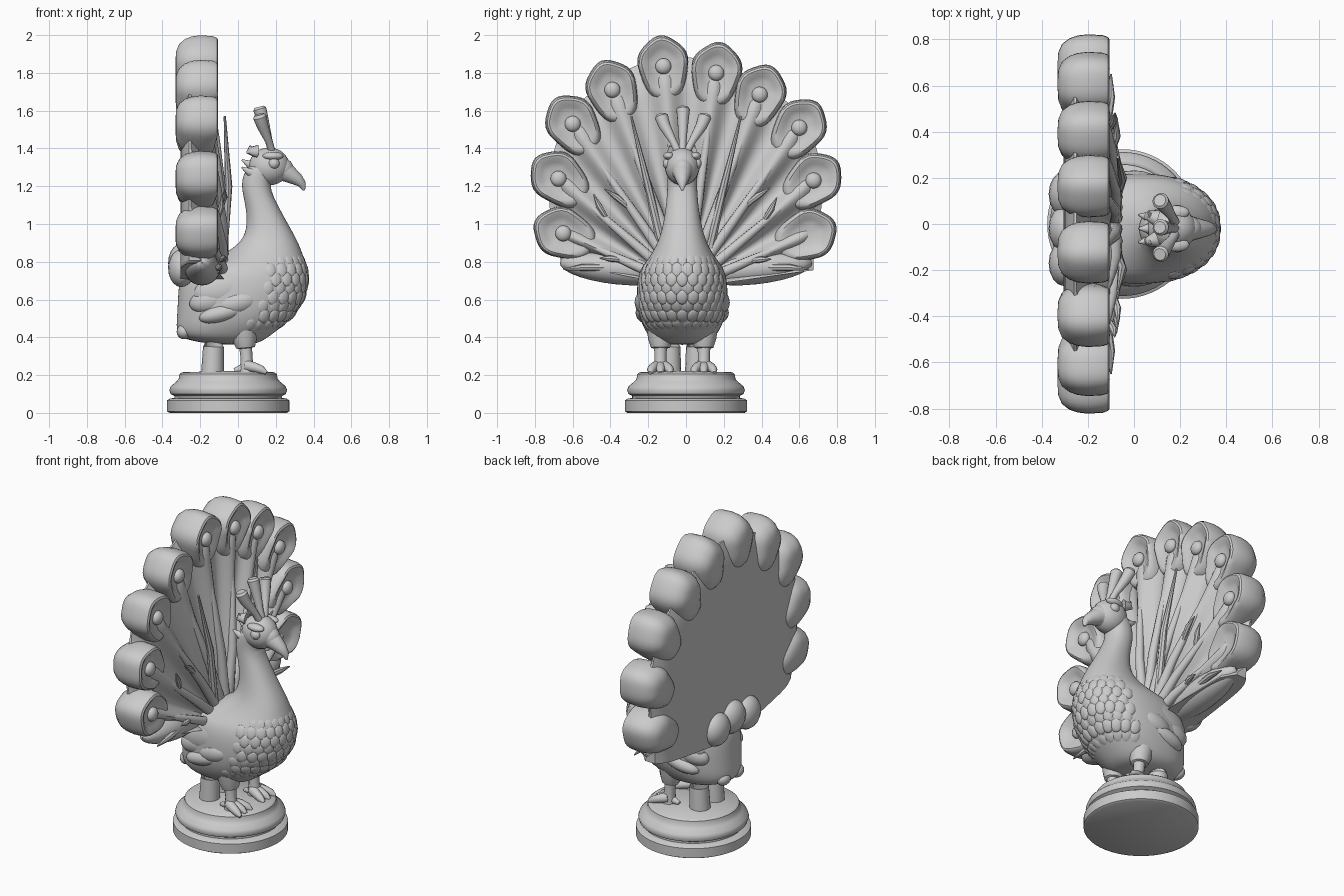
import bpy, bmesh, random
from math import sin, cos, pi, atan2, hypot
from mathutils import Vector, Matrix, Quaternion

if "Cube" in bpy.data.objects:
    bpy.data.objects.remove(bpy.data.objects["Cube"])

random.seed(4)
TAU = 2 * pi
YC = -0.02   # the bird stands slightly off the middle
ID = Quaternion()


def finish(name, bm, subsurf=0):
    bmesh.ops.recalc_face_normals(bm, faces=bm.faces[:])
    me = bpy.data.meshes.new(name)
    bm.to_mesh(me)
    bm.free()
    ob = bpy.data.objects.new(name, me)
    bpy.context.collection.objects.link(ob)
    if subsurf:
        m = ob.modifiers.new("smooth", 'SUBSURF')
        m.levels = m.render_levels = subsurf
    return ob


def add_loft(bm, rings):
    vs = [[bm.verts.new(p) for p in r] for r in rings]
    n = len(vs[0])
    for a, b in zip(vs, vs[1:]):
        for i in range(n):
            bm.faces.new((a[i], a[(i + 1) % n], b[(i + 1) % n], b[i]))
    bm.faces.new(vs[0])
    bm.faces.new(vs[-1])


def loft(name, rings, subsurf=0):
    bm = bmesh.new()
    add_loft(bm, rings)
    return finish(name, bm, subsurf)


def tube_rings(pts, radii, seg=10):
    pts = [Vector(p) for p in pts]
    rings = []
    for i, p in enumerate(pts):
        d = (pts[min(i + 1, len(pts) - 1)] - pts[max(i - 1, 0)]).normalized()
        q = d.to_track_quat('Z', 'Y')
        rings.append([p + q @ Vector((cos(k * TAU / seg), sin(k * TAU / seg), 0)) * radii[i]
                      for k in range(seg)])
    return rings


def tubes(name, items, seg=10):
    bm = bmesh.new()
    for pts, radii in items:
        add_loft(bm, tube_rings(pts, radii, seg))
    return finish(name, bm)


def balls(name, items, seg=16):
    bm = bmesh.new()
    for loc, scale, quat in items:
        m = Matrix.LocRotScale(Vector(loc), quat, Vector(scale))
        bmesh.ops.create_uvsphere(bm, u_segments=seg, v_segments=seg // 2 + 2, radius=1, matrix=m)
    return finish(name, bm)


# round plinth
prof = [(.31, 0), (.324, .008), (.324, .066), (.31, .075), (.285, .08), (.285, .09), (.305, .1),
        (.312, .12), (.305, .14), (.275, .165), (.262, .18), (.258, .205), (.245, .215), (.02, .222)]
loft("plinth", [[(-.052 + r * cos(k * TAU / 64), r * sin(k * TAU / 64), z) for k in range(64)]
                for r, z in prof])

# body and neck: stacked oval sections (z, back x, front x, half width)
SEC = [(.36, -.1, .08, .09), (.385, -.29, .14, .16), (.43, -.33, .2, .195), (.5, -.325, .29, .228),
       (.6, -.32, .355, .243), (.7, -.315, .377, .24), (.77, -.28, .37, .22), (.815, -.12, .352, .18),
       (.9, .025, .322, .128), (1.0, .05, .265, .1), (1.1, .04, .21, .085), (1.2, .015, .162, .078),
       (1.27, .03, .19, .08), (1.33, .07, .2, .075)]


def body_point(z, a):
    for s, t in zip(SEC, SEC[1:]):
        if s[0] <= z <= t[0]:
            f = (z - s[0]) / (t[0] - s[0])
            x0, x1, w = [s[i] + (t[i] - s[i]) * f for i in (1, 2, 3)]
            sq = lambda v: abs(v) ** .9 * (1 if v > 0 else -1)
            return Vector(((x0 + x1) / 2 + (x1 - x0) / 2 * sq(cos(a)), YC + w * sq(sin(a)), z))


loft("body", [[body_point(s[0], k * TAU / 28) for k in range(28)] for s in SEC], 2)

# low overlapping feathers on the breast
scales = []
for row in range(8):
    z = .46 + row * .05
    count = 11
    for k in range(count):
        a = -1.2 + 2.4 * (k + .5 * (row % 2)) / count
        p = body_point(z, a)
        du = body_point(z, a + .05) - body_point(z, a - .05)
        dv = body_point(z + .02, a) - body_point(z - .02, a)
        nrm = du.cross(dv).normalized()
        scales.append((p - nrm * .012, (.014, .034, .042), nrm.to_track_quat('X', 'Z')))
balls("breast_feathers", scales, 10)

# folded wings: broad overlapping plates lying along the flanks
wing = []
for s in (-1, 1):
    for x, y, z, a, c in ((-.05, .175, .66, .19, .1), (-.13, .165, .6, .13, .07),
                          (.0, .19, .585, .12, .065), (-.08, .185, .53, .13, .05)):
        wing.append(((x, YC + s * y, z), (a, .062, c), Quaternion((0, 1, 0), -.25)))
balls("wings", wing, 20)

# rear covert feathers behind the fan and the ragged rump edge
rear = [((-.3, y, .8 - abs(y) * .2), (.07, .1, .1), ID) for y in (-.17, -.02, .13)]
rear += [((-.285, YC + y, .43), (.04, .05, .04), ID) for y in (-.07, .06)]
balls("rear_coverts", rear)

# head, brow and eyes
head = [((.165, YC, 1.305), (.108, .092, .1), ID), ((.22, YC, 1.29), (.075, .06, .065), ID)]
for s in (-1, 1):
    head += [((.19, YC + s * .078, 1.32), (.03, .025, .028), ID),
             ((.185, YC + s * .07, 1.36), (.055, .03, .022), ID)]
balls("head", head, 24)
tubes("beak", [([(.22, YC, 1.29), (.27, YC, 1.265), (.315, YC, 1.235), (.34, YC, 1.21), (.35, YC, 1.178)],
                [.06, .048, .034, .022, .006])], 14)

# crest plumes and nape tufts
tubes("crest", [([(.18, YC + y * .2, 1.38), (.163, YC + y * .45, 1.44), (.13, YC + y * .85, h - .06),
                  (.115, YC + y, h - .012), (.112, YC + y * 1.02, h)],
                 [.02, .02, .031, .036, .026]) for y, h in ((-.11, 1.58), (.005, 1.62), (.12, 1.58))], 14)
tufts = [([(.1, YC + y, z), (.06, YC + y * 1.3, z + .005), (x, YC + y * 1.5, z + .03)], [.035, .022, .004])
         for x, y, z in ((.065, -.045, 1.385), (.065, .045, 1.385), (.02, 0, 1.31), (.02, -.04, 1.27), (.02, .04, 1.27))]
tubes("nape_tufts", tufts)

# legs with toes, and the props behind them
legs = []
for s in (-1, 1):
    y = YC + s * .115
    legs += [([(.03, y, .46), (.035, y, .39), (.04, y, .345), (.04, y, .335)], [.075, .065, .05, .03]),
             ([(.04, y, .36), (.045, y, .29), (.05, y, .215)], [.035, .031, .042])]
    for d in (-.05, 0, .05):
        legs.append(([(.045, y + d * .3, .25), (.09, y + d * .75, .24), (.125, y + d, .228), (.15, y + d * 1.1, .212)],
                     [.03, .026, .022, .01]))
    legs.append(([(.04, y, .24), (-.02, y, .225)], [.028, .012]))
tubes("legs", legs, 12)
tubes("rear_props", [([(-.13, y, .45), (-.13, y, .35), (-.135, y, .215)], [.065, .055, .06])
                     for y in (-.085, .055)], 16)

# tail fan: eye centres in (y, z), seen from the bird's front
ROOT = Vector((0, .66))
EYES = [(.64, .94), (.675, 1.23), (.6, 1.51), (.39, 1.685), (.16, 1.8), (-.12, 1.835),
        (-.39, 1.71), (-.6, 1.53), (-.675, 1.24), (-.65, .95)]
OUT = [(.6, .745)] + EYES + [(-.59, .78)]
polar = lambda p: (atan2(p[1] - ROOT.y, p[0] - ROOT.x), hypot(p[0] - ROOT.x, p[1] - ROOT.y))
PO = [polar(p) for p in OUT]
N, NR = 14, 18
spokes = []       # (angle, radius, ridge 0..1), ridge is 1 on each feather line
for (a0, r0), (a1, r1) in zip(PO, PO[1:]):
    for k in range(N):
        f = k / N
        spokes.append((a0 + (a1 - a0) * f, r0 + (r1 - r0) * f + .075 - .02 * sin(pi * f), .5 + .5 * cos(TAU * f)))
spokes.append((PO[-1][0], PO[-1][1] + .06, 1))


def front_x(t, ridge):
    return -.08 - .12 * t ** .8 + .06 * ridge ** 1.3 * min(1, t * 3) - .05 * max(0, t - .9) / .1


bm = bmesh.new()
grids = []
for side in (0, 1):
    g = []
    for a, r, ridge in spokes:
        row = []
        for j in range(NR + 1):
            t = .04 + .96 * j / NR
            x = front_x(t, ridge) if side == 0 else -.305 + .045 * t ** 12
            row.append(bm.verts.new((x, r * t * cos(a), ROOT.y + r * t * sin(a))))
        g.append(row)
    grids.append(g)
    for c, d in zip(g, g[1:]):
        for j in range(NR):
            bm.faces.new((c[j], c[j + 1], d[j + 1], d[j]))
edge = lambda g: g[0] + [c[-1] for c in g[1:]] + g[-1][-2::-1] + [c[0] for c in g[-2:0:-1]]
e0, e1 = edge(grids[0]), edge(grids[1])
for i in range(len(e0)):
    k = (i + 1) % len(e0)
    bm.faces.new((e0[i], e0[k], e1[k], e1[i]))
finish("tail_fan", bm)

# rounded lowest feathers closing the fan underneath
balls("fan_lower_feathers", [((-.19, s * .36, .765), (.095, .31, .085), Quaternion((1, 0, 0), s * .1))
                             for s in (-1, 1)], 24)

# softly dished feather tips with a knob in each; the rim fades toward the root
TIP = [(.03, -.14), (.4, -.138), (.6, -.126), (.74, -.112), (.86, -.106), (.94, -.112), (1.0, -.135),
       (1.03, -.2), (.99, -.245), (.9, -.28), (.72, -.312), (.45, -.328), (.03, -.332)]
bm = bmesh.new()
knobs = []
for i, e in enumerate(EYES):
    a, r = polar(e)
    u, v = Vector((0, cos(a), sin(a))), Vector((0, -sin(a), cos(a)))
    c = Vector((0, *e)) + u * .01
    rings = []
    for q, x in TIP:
        ring = []
        for k in range(36):
            p = k * TAU / 36
            h = max(0, -cos(p))
            s = q * (1 + .03 * cos(5 * p))
            dx = -.04 * h * q * q if x > -.2 else 0
            ring.append(c + Vector((x + dx, 0, 0)) + u * cos(p) * (.146 + .05 * h) * s + v * sin(p) * .13 * s)
        rings.append(ring)
    add_loft(bm, rings)
    if i:
        knobs.append(((-.135, *e), (.03, .042, .042), ID))
finish("feather_tips", bm)
balls("feather_eyes", knobs)

# quills along each feather, and loose barbs standing off the fan
quills, barbs = [], []
for i, e in enumerate(EYES):
    a, r = polar(e)
    P = lambda t, dx=0, da=0: (front_x(t, 1) + dx, r * t * cos(a + da), ROOT.y + r * t * sin(a + da))
    quills.append(([P(.15), P(.4, -.005), P(.65, -.008), P(.84, -.01)], [.03, .026, .02, .008]))
    if abs(e[0]) > .5:
        t = random.uniform(.5, .68)
        d = random.choice((-.06, .06))
        barbs.append(([P(t, .0, d * .3), P(t + .07, .025, d * .8), P(t + .14, .035, d * 1.4)], [.014, .017, .003]))
for s in (-1, 1):
    barbs.append(([(-.08, s * .12, .84), (-.05, s * .2, 1.2), (-.07, s * .29, 1.57)], [.025, .02, .006]))
    barbs.append(([(-.12, s * .42, .77), (-.1, s * .55, .77), (-.1, s * .65, .76)], [.02, .018, .004]))
tubes("quills", quills, 10)
tubes("barbs", barbs, 8)

# smooth shading that keeps hard edges
bpy.ops.object.select_all(action='SELECT')
bpy.context.view_layer.objects.active = bpy.data.objects["body"]
bpy.ops.object.shade_smooth_by_angle(angle=.7)
